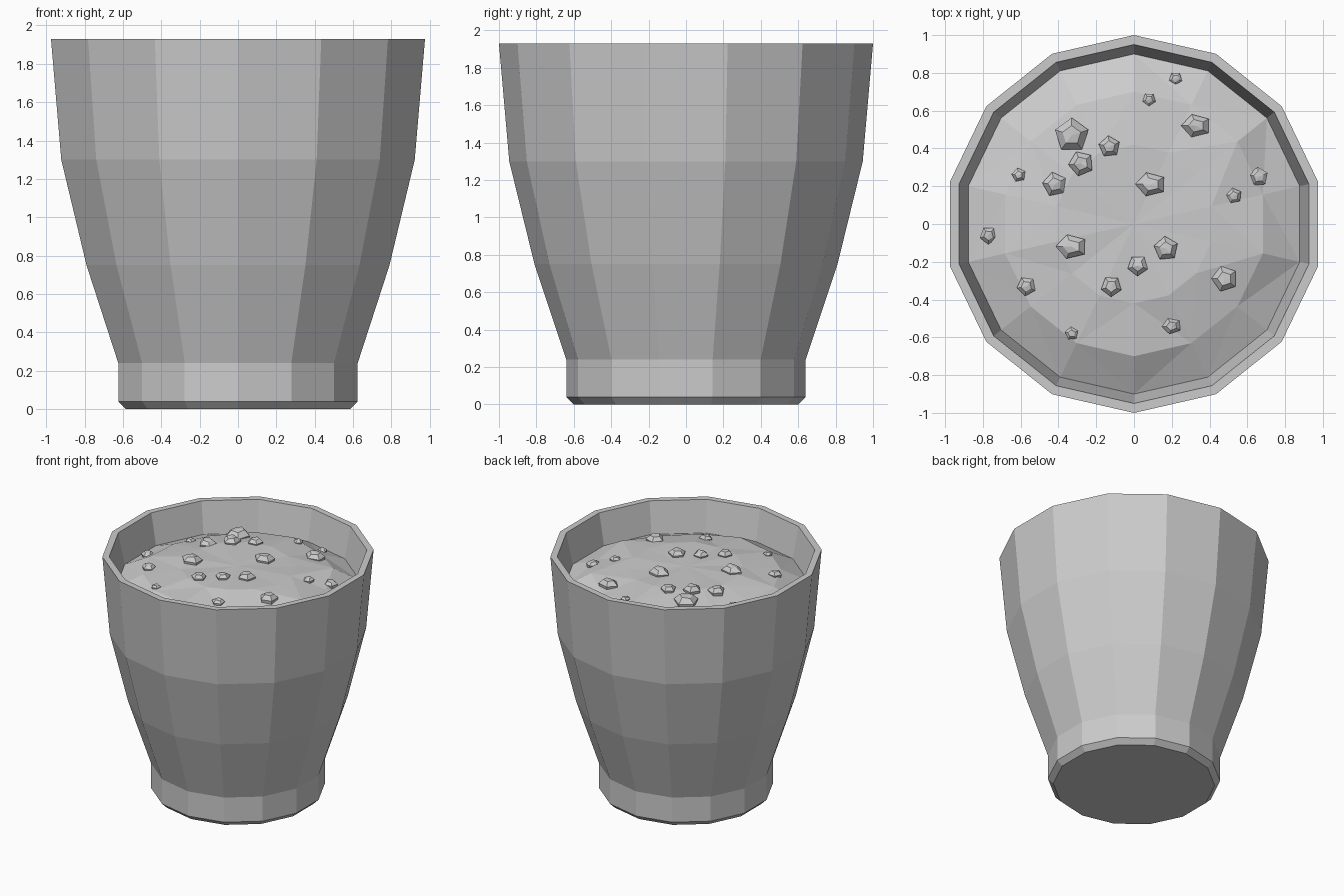
import bpy, bmesh, math, random
from mathutils import Vector
from mathutils.bvhtree import BVHTree

if "Cube" in bpy.data.objects:
    bpy.data.objects.remove(bpy.data.objects["Cube"])

random.seed(4)
SIDES = 14


def ring(bm, n, r, z, rot=0.0, jitter=0.0):
    """Ring of n vertices, the first one pointing to +y."""
    out = []
    for k in range(n):
        a = math.pi / 2 + rot + math.tau * k / n
        out.append(bm.verts.new((r * math.cos(a), r * math.sin(a),
                                 z + random.uniform(-jitter, jitter))))
    return out


def bridge(bm, a, b):
    n = len(a)
    for k in range(n):
        bm.faces.new((a[k], a[(k + 1) % n], b[(k + 1) % n], b[k]))


def finish(bm, name, location=(0, 0, 0)):
    mesh = bpy.data.meshes.new(name)
    bm.to_mesh(mesh)
    bm.free()
    obj = bpy.data.objects.new(name, mesh)
    obj.location = location
    bpy.context.collection.objects.link(obj)
    return obj


# Pot: hollow 14-sided shell, outer profile up to the rim and down inside
profile = [(0.60, 0), (0.64, 0.04), (0.64, 0.24), (0.81, 0.75), (0.945, 1.30),
           (1.0, 1.93), (0.95, 1.93), (0.90, 1.68), (0.87, 1.30),
           (0.74, 0.75), (0.56, 0.24)]
bm = bmesh.new()
rings = [ring(bm, SIDES, r, z) for r, z in profile]
for a, b in zip(rings, rings[1:]):
    bridge(bm, a, b)
bm.faces.new(rings[0])
bm.faces.new(rings[-1])
bmesh.ops.recalc_face_normals(bm, faces=bm.faces)
finish(bm, "pot")

# Soil: slightly uneven faceted mound
bm = bmesh.new()
edge = ring(bm, SIDES, 0.90, 1.68)
outer = ring(bm, SIDES, 0.70, 1.775, jitter=0.018)
inner = ring(bm, SIDES, 0.42, 1.82, jitter=0.010)
bridge(bm, edge, outer)
bridge(bm, outer, inner)
top = bm.verts.new((0, 0, 1.825))
for k in range(SIDES):
    bm.faces.new((inner[k], inner[(k + 1) % SIDES], top))
bmesh.ops.triangulate(bm, faces=bm.faces)
bm.normal_update()
soil_tree = BVHTree.FromBMesh(bm)
finish(bm, "soil")


# Pebbles: five-sided chipped stones resting in the soil
def pebble(i, x, y, r, rot, stretch):
    hit = soil_tree.ray_cast(Vector((x, y, 3)), Vector((0, 0, -1)))[0]
    bm = bmesh.new()
    low = ring(bm, 5, r * 0.85, -r * 0.5, rot)
    mid = ring(bm, 5, r, r * 0.2, rot)
    cap = ring(bm, 5, r * 0.55, r * 0.6, rot, r * 0.08)
    bridge(bm, low, mid)
    bridge(bm, mid, cap)
    bm.faces.new(low)
    peak = bm.verts.new((0, 0, r * 0.66))
    for k in range(5):
        bm.faces.new((cap[k], cap[(k + 1) % 5], peak))
    bmesh.ops.scale(bm, vec=(stretch, 2 - stretch, 1), verts=bm.verts)
    bmesh.ops.recalc_face_normals(bm, faces=bm.faces)
    finish(bm, f"pebble_{i}", hit)


# x, y, radius, turn, stretch
stones = [
    (-0.33, 0.47, 0.093, 0.0, 1), (-0.28, 0.32, 0.068, 0.4, 1),
    (-0.42, 0.21, 0.066, 0.2, 1), (-0.13, 0.41, 0.058, 0.1, 1),
    (0.08, 0.66, 0.036, 0.6, 1), (0.22, 0.77, 0.036, 0.6, 1),
    (0.33, 0.52, 0.072, 0.3, 1.12), (0.09, 0.21, 0.074, 0.3, 1.12),
    (0.66, 0.25, 0.052, 0.1, 1), (0.53, 0.15, 0.042, 0.2, 1),
    (-0.33, -0.12, 0.076, 0.3, 1.12), (0.17, -0.13, 0.066, 0.1, 1),
    (0.02, -0.22, 0.056, 0.6, 1), (-0.12, -0.33, 0.056, 0.6, 1),
    (0.48, -0.29, 0.070, 0.3, 1), (-0.57, -0.33, 0.052, 0.5, 1),
    (-0.77, -0.06, 0.048, 0.6, 1), (-0.33, -0.58, 0.036, 0.1, 1),
    (-0.61, 0.26, 0.038, 0.2, 1), (0.20, -0.54, 0.048, 0.4, 1.1)]
for i, s in enumerate(stones):
    pebble(i + 1, *s)
